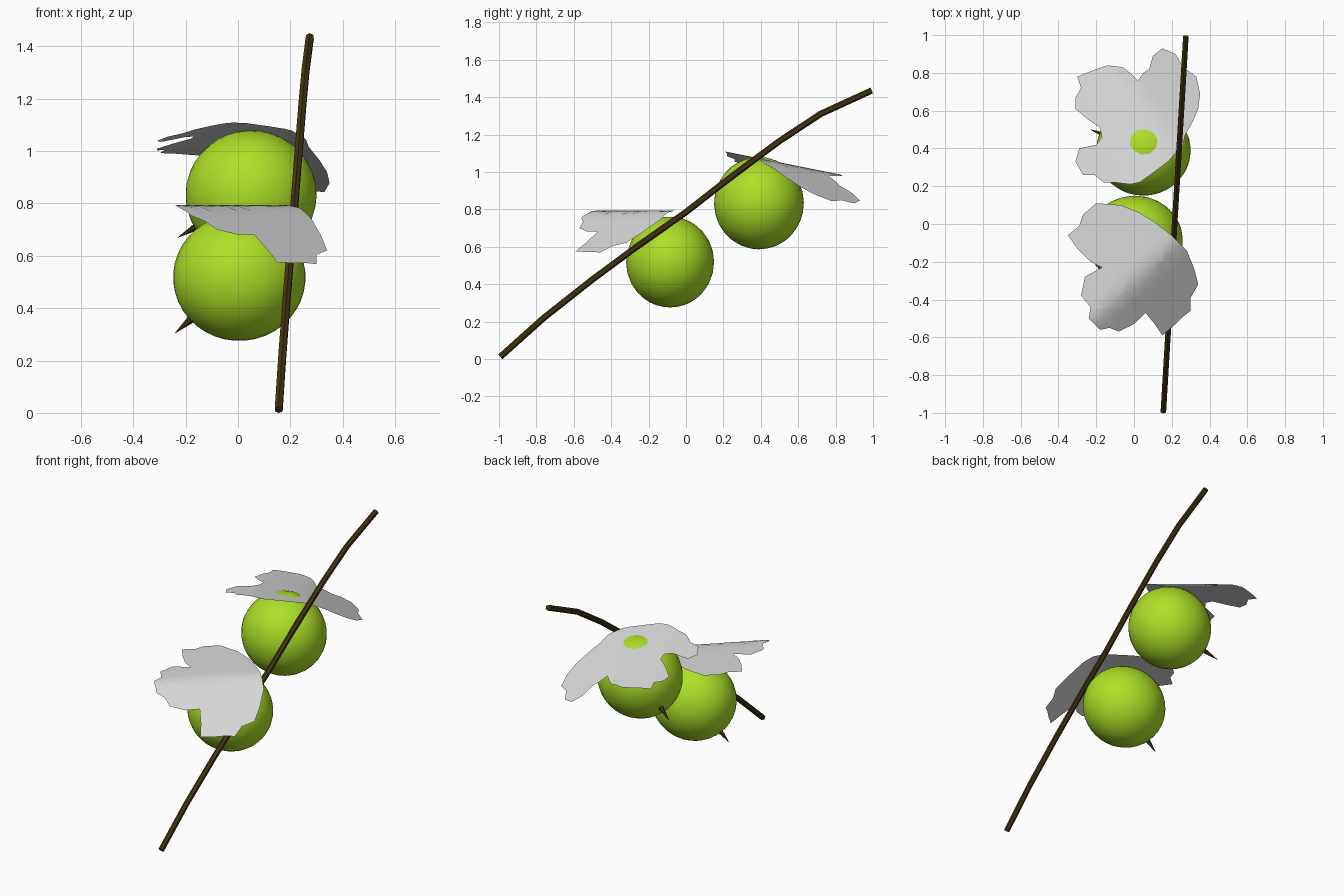
import bpy, bmesh
from mathutils import Vector, Matrix

old = bpy.data.objects.get("Cube")
if old:
    bpy.data.objects.remove(old, do_unlink=True)


def material(name, rgb):
    m = bpy.data.materials.new(name)
    m.use_nodes = True
    m.diffuse_color = (*rgb, 1)
    bsdf = m.node_tree.nodes["Principled BSDF"]
    bsdf.inputs["Base Color"].default_value = (*rgb, 1)
    bsdf.inputs["Roughness"].default_value = 0.7
    return m


fruit_green = material("fruit green", (0.42, 0.74, 0.02))
leaf_grey = material("leaf grey", (0.7, 0.7, 0.7))
bark_brown = material("bark brown", (0.055, 0.035, 0.006))


def add_object(name, bm, mat, smooth=True):
    mesh = bpy.data.meshes.new(name)
    bm.to_mesh(mesh)
    bm.free()
    mesh.materials.append(mat)
    for p in mesh.polygons:
        p.use_smooth = smooth
    obj = bpy.data.objects.new(name, mesh)
    bpy.context.collection.objects.link(obj)
    return obj


def fruit(name, centre, size, tip):
    """Rounded fruit with a small dried spike pointing at tip."""
    centre, tip = Vector(centre), Vector(tip)
    axis = (tip - centre).normalized()
    turn = axis.to_track_quat('Z', 'Y').to_matrix()
    bm = bmesh.new()
    bmesh.ops.create_uvsphere(bm, u_segments=32, v_segments=20, radius=1)
    for v in bm.verts:
        co = turn @ v.co
        v.co = centre + Vector(c * s for c, s in zip(co, size))
    add_object(name, bm, fruit_green)

    base = centre + axis * 0.22
    length = (tip - base).length
    bm = bmesh.new()
    place = Matrix.Translation((base + tip) / 2) @ turn.to_4x4()
    bmesh.ops.create_cone(bm, cap_ends=True, segments=6, radius1=0.02,
                          radius2=0.001, depth=length, matrix=place)
    add_object(name + "_spike", bm, bark_brown, smooth=False)


def side(x, y, start, normal):
    """Softened distance beyond a fold line, zero on the near side."""
    d = (x - start[0]) * normal[0] + (y - start[1]) * normal[1]
    return (d + (d * d + 0.0006) ** 0.5) / 2


def front_height(x, y):
    return 0.795 - 0.72 * side(x, y, (0.22, -0.1), (0.69, -0.72))


def back_height(x, y):
    z = 1.082 - 0.2 * (y - 0.35)
    z -= 0.5 * side(x, y, (0.22, 0.4), (0.83, 0.56))
    return z - 0.25 * side(x, y, (-0.07, 0.25), (-0.92, -0.39))


def leaf(name, outline, height):
    """Lobed sheet cut into a grid, then folded by a height rule."""
    bm = bmesh.new()
    face = bm.faces.new([bm.verts.new((x / 100, y / 100, 0)) for x, y in outline])
    face.normal_update()
    if face.normal.z < 0:
        face.normal_flip()
    bmesh.ops.triangulate(bm, faces=bm.faces[:])
    for axis in ((1, 0, 0), (0, 1, 0)):
        for i in range(-20, 21):
            bmesh.ops.bisect_plane(bm, geom=bm.verts[:] + bm.edges[:] + bm.faces[:],
                                   plane_co=Vector(axis) * (i * 0.05 + 0.003),
                                   plane_no=axis)
    for v in bm.verts:
        v.co.z = height(v.co.x, v.co.y)
    add_object(name, bm, leaf_grey)


# Branch: six-sided tube along a gently bent path
path = [(-0.992, 0.012), (-0.76, 0.22), (-0.5, 0.425), (-0.25, 0.61), (0, 0.785),
        (0.25, 0.98), (0.5, 1.165), (0.72, 1.31), (0.992, 1.435)]
points = [Vector((0.215 + 0.06 * y, y, z)) for y, z in path]
bm = bmesh.new()
rings = []
for i, p in enumerate(points):
    along = points[min(i + 1, len(points) - 1)] - points[max(i - 1, 0)]
    turn = along.to_track_quat('Z', 'X').to_matrix()
    rings.append([bm.verts.new(p + turn @ (Matrix.Rotation(k * 1.0472, 3, 'Z')
                                          @ Vector((0.017, 0, 0)))) for k in range(6)])
for a, b in zip(rings, rings[1:]):
    for k in range(6):
        n = (k + 1) % 6
        bm.faces.new((a[k], a[n], b[n], b[k]))
bm.faces.new(rings[0][::-1])
bm.faces.new(rings[-1])
add_object("branch", bm, bark_brown, smooth=False)

# Fruits
fruit("front_fruit", (0.005, -0.085, 0.518), (0.253, 0.235, 0.243), (-0.24, -0.09, 0.305))
fruit("back_fruit", (0.05, 0.39, 0.833), (0.25, 0.24, 0.247), (-0.23, 0.5, 0.67))

# Leaves, outlines in hundredths
leaf("front_leaf", [
    (-35, -6), (-29, -1), (-27, 5), (-20, 11), (-7, 10), (3, 6), (11, 1), (20, -6),
    (28, -14), (32, -24), (34, -32), (30, -39), (30, -46), (26, -49), (22, -53),
    (15, -59), (11, -53), (6, -47), (0, -53), (-8, -57), (-13, -55), (-18, -56),
    (-24, -50), (-23, -44), (-28, -38), (-26, -28), (-17, -23), (-23, -20),
    (-30, -13)], front_height)
leaf("back_leaf", [
    (-30, 78), (-25, 80), (-20, 82), (-14, 84), (-6, 83), (-2, 80), (2, 76), (5, 80),
    (8, 82), (10, 89), (15, 93), (22, 90), (26, 83), (33, 78), (35, 69), (34, 61),
    (31, 54), (27, 47), (26, 42), (18, 33), (10, 27), (3, 22), (-2, 21), (-10, 22),
    (-16, 22), (-21, 26), (-27, 26), (-31, 33), (-29, 40), (-20, 42), (-17, 46),
    (-18, 51), (-24, 55), (-31, 61), (-31, 67), (-28, 72)], back_height)
